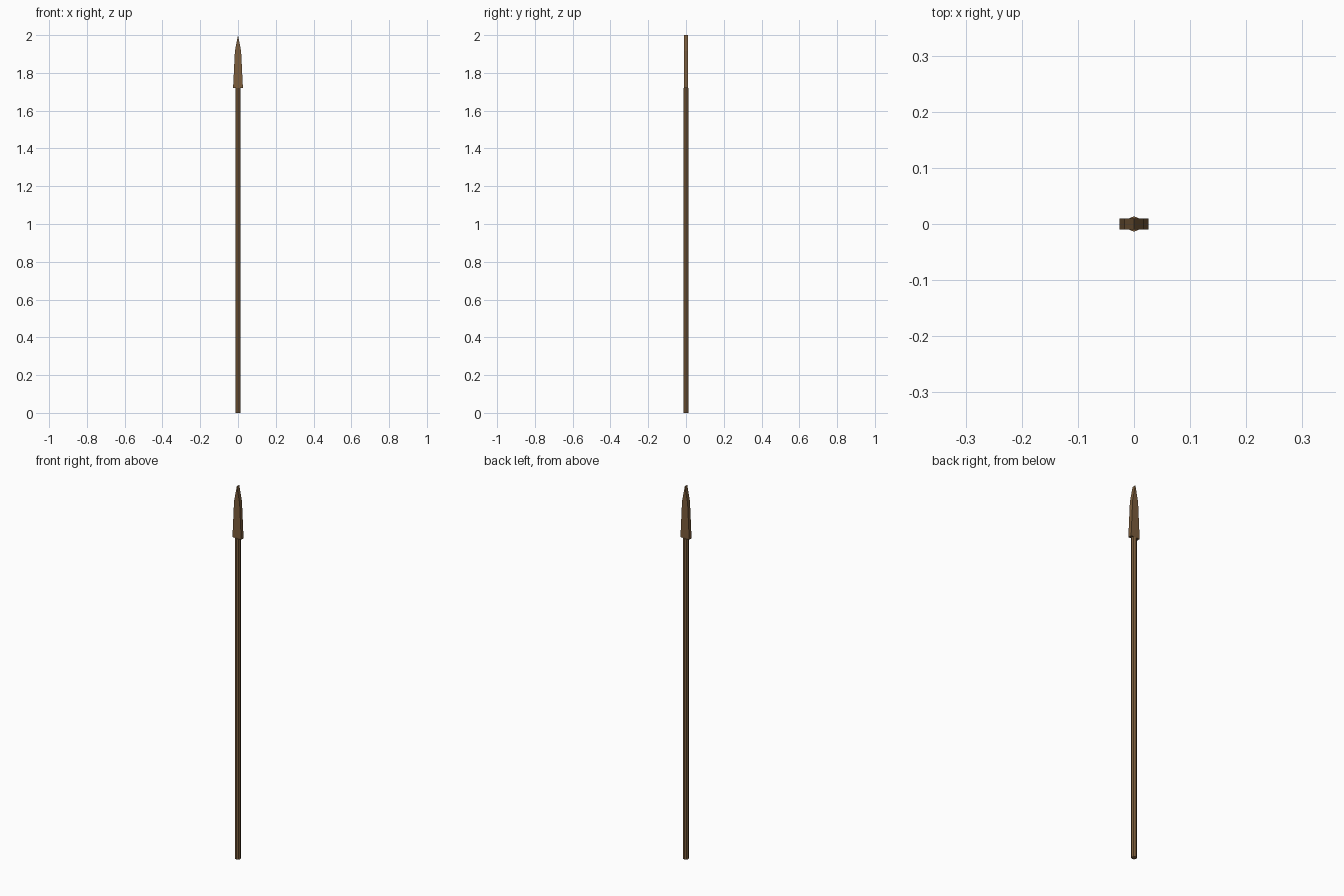
import bpy, bmesh, math

if "Cube" in bpy.data.objects:
    bpy.data.objects.remove(bpy.data.objects["Cube"])

wood = bpy.data.materials.new("wood")
wood.diffuse_color = (0.2, 0.11, 0.045, 1)
wood.use_nodes = True
wood.node_tree.nodes["Principled BSDF"].inputs["Base Color"].default_value = wood.diffuse_color


def prism(name, points, direction):
    # Closed flat-faced solid: polygon swept along a direction
    bm = bmesh.new()
    face = bm.faces.new([bm.verts.new(p) for p in points])
    top = bmesh.ops.extrude_face_region(bm, geom=[face])
    verts = [g for g in top["geom"] if isinstance(g, bmesh.types.BMVert)]
    bmesh.ops.translate(bm, verts=verts, vec=direction)
    if face.is_valid and not any(len(e.link_faces) == 2 for e in face.edges):
        bm.faces.remove(face)
    bmesh.ops.recalc_face_normals(bm, faces=bm.faces)
    mesh = bpy.data.meshes.new(name)
    bm.to_mesh(mesh)
    bm.free()
    mesh.materials.append(wood)
    obj = bpy.data.objects.new(name, mesh)
    bpy.context.collection.objects.link(obj)
    return obj


# Eight-sided shaft
R = 0.0137
ring = [(R * math.cos(i * math.pi / 4), R * math.sin(i * math.pi / 4), 0)
        for i in range(8)]
prism("shaft", ring, (0, 0, 1.72))

# Flat tapered spear head, mirrored profile with a sharp tip
half = [(0.026, 1.72), (0.0165, 1.915)]
T = 0.01
outline = ([(x, -T, z) for x, z in half] + [(0, -T, 2.0)]
           + [(-x, -T, z) for x, z in reversed(half)])
prism("spear_head", outline, (0, 2 * T, 0))
